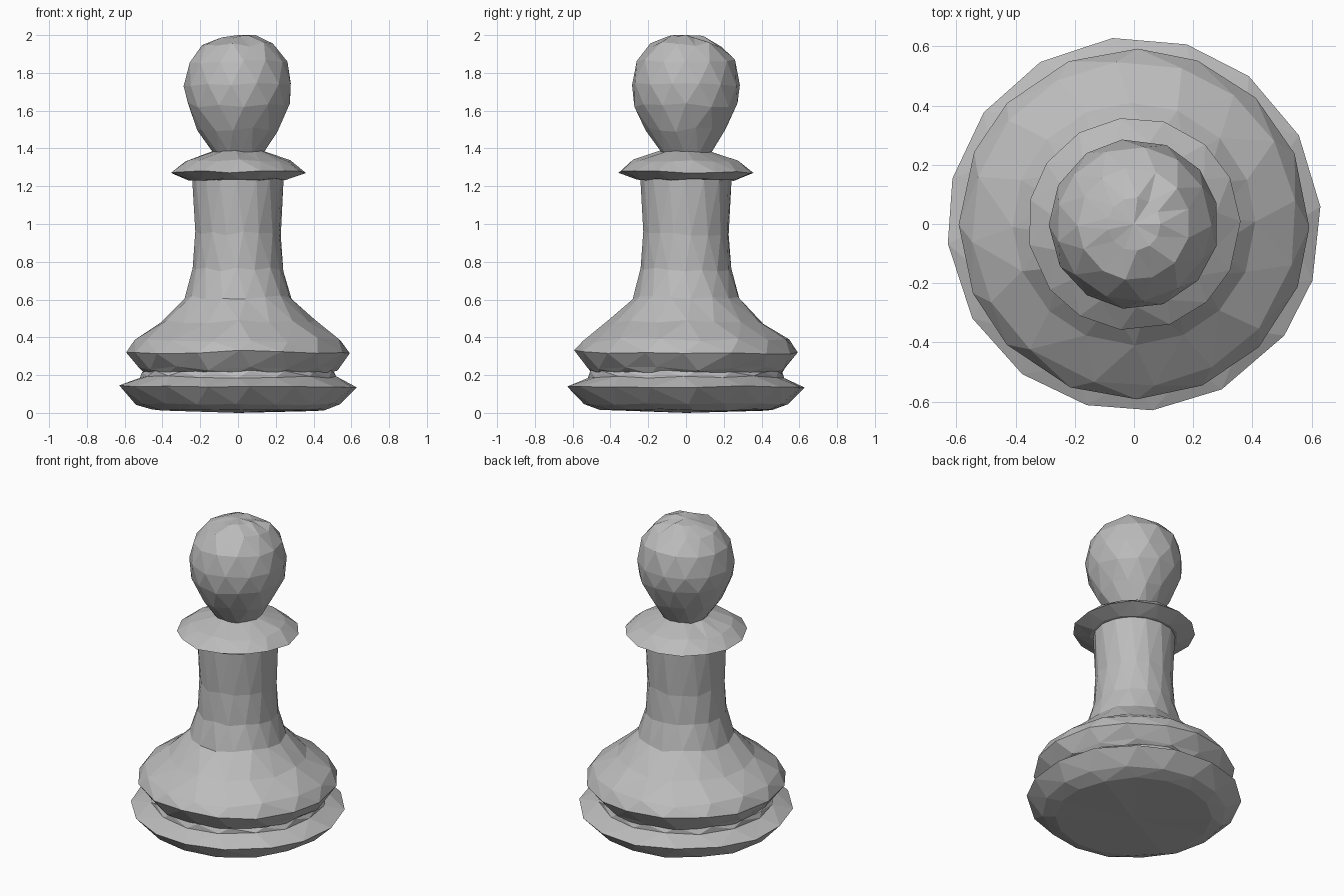
import bpy, math, random

random.seed(4)
cube = bpy.data.objects.get("Cube")
if cube:
    bpy.data.objects.remove(cube)

grey = bpy.data.materials.new("stone grey")
grey.use_nodes = True
colour = (0.5, 0.5, 0.5, 1)
grey.diffuse_color = colour
grey.node_tree.nodes["Principled BSDF"].inputs["Base Color"].default_value = colour


def turned(name, profile, sides, stagger=0.0, rough=0.01):
    """Turn a (radius, height) profile into a faceted part; radius 0 closes an end."""
    verts, faces, rings = [], [], []
    for row, (r, z) in enumerate(profile):
        ring = []
        for k in range(sides if r else 1):
            a = math.tau * (k + stagger * (row % 2) + random.uniform(-0.08, 0.08)) / sides
            wobble = random.uniform(-rough, rough) if r else 0
            ring.append(len(verts))
            verts.append((r * math.cos(a), r * math.sin(a), z + wobble))
        rings.append(ring)
    for row, (low, high) in enumerate(zip(rings, rings[1:])):
        for k in range(sides):
            n = (k + 1) % sides
            if len(low) == 1:
                faces.append((low[0], high[n], high[k]))
            elif len(high) == 1:
                faces.append((low[k], low[n], high[0]))
            elif row % 2 == 0:
                faces += [(low[k], low[n], high[k]), (low[n], high[n], high[k])]
            else:
                faces += [(low[k], low[n], high[n]), (low[k], high[n], high[k])]
    mesh = bpy.data.meshes.new(name)
    mesh.from_pydata(verts, [], faces)
    mesh.materials.append(grey)
    obj = bpy.data.objects.new(name, mesh)
    bpy.context.collection.objects.link(obj)
    return obj


# Foot disc with its sharp rim
turned("foot", [(0, 0), (0.46, 0.015), (0.54, 0.045), (0.632, 0.14),
                (0.52, 0.19), (0.51, 0.22)], 16, 0.3, 0.006)

# Bell-shaped body and slim stem
turned("body", [(0.5, 0.205), (0.53, 0.235), (0.592, 0.32), (0.55, 0.385),
                (0.41, 0.48), (0.285, 0.61), (0.24, 0.76), (0.228, 0.95),
                (0.242, 1.24)], 16, 0.3, 0.012)

# Flared collar
turned("collar", [(0.2, 1.235), (0.26, 1.235), (0.36, 1.275), (0.28, 1.335),
                  (0.13, 1.385)], 15, 0.3, 0.007)

# Egg-shaped head
turned("head", [(0.13, 1.37), (0.215, 1.5), (0.275, 1.63), (0.288, 1.74),
                (0.262, 1.86), (0.19, 1.95), (0.09, 1.99), (0, 2.0)], 13, 0.5, 0.012)
